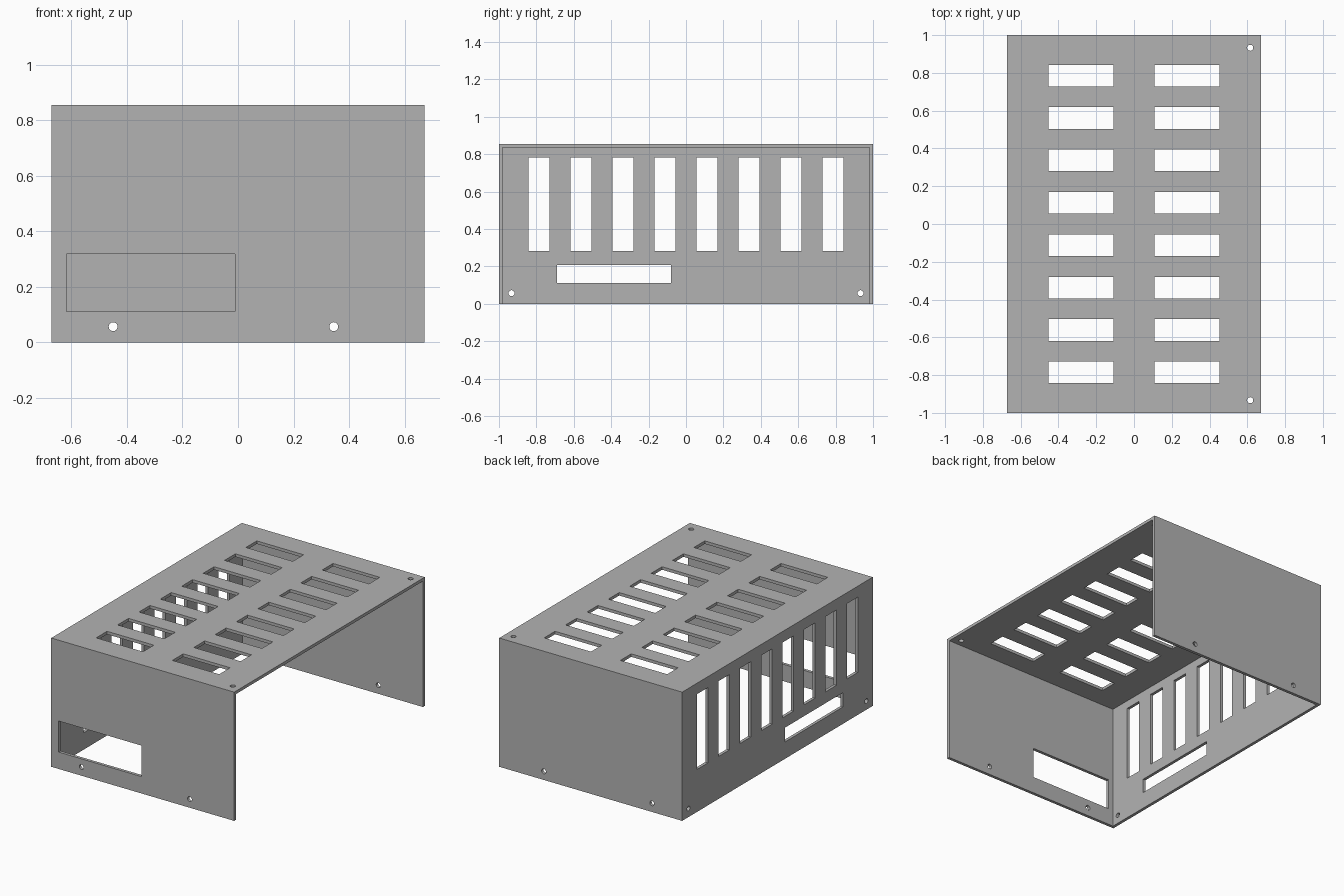
import bpy, bmesh
from mathutils import Matrix, Vector

cube = bpy.data.objects.get("Cube")
if cube:
    bpy.data.objects.remove(cube, do_unlink=True)

W, L, H, T = 0.672, 1.0, 0.855, 0.02   # half width, half length, height, sheet thickness
HOLE_R = 0.016
PITCH, SLOT = 0.2245, 0.114            # vent spacing and vent width

grey = bpy.data.materials.new("grey sheet metal")
grey.use_nodes = True
grey.diffuse_color = (0.45, 0.45, 0.45, 1)
grey.node_tree.nodes["Principled BSDF"].inputs["Base Color"].default_value = (0.45, 0.45, 0.45, 1)


def add_box(bm, low, high):
    low, high = Vector(low), Vector(high)
    bmesh.ops.create_cube(bm, size=1, matrix=Matrix.Translation((low + high) / 2)
                          @ Matrix.Diagonal(high - low).to_4x4())


def add_hole(bm, centre, axis):
    turn = Vector((0, 0, 1)).rotation_difference(Vector(axis)).to_matrix().to_4x4()
    bmesh.ops.create_cone(bm, cap_ends=True, segments=24, radius1=HOLE_R, radius2=HOLE_R,
                          depth=4 * T, matrix=Matrix.Translation(centre) @ turn)


def make_object(name, bm):
    mesh = bpy.data.meshes.new(name)
    bm.to_mesh(mesh)
    bm.free()
    mesh.materials.append(grey)
    obj = bpy.data.objects.new(name, mesh)
    bpy.context.collection.objects.link(obj)
    return obj


def cut(obj, bm):
    cutter = make_object("cutter", bm)
    cutter.hide_render = True
    mod = obj.modifiers.new("cut", 'BOOLEAN')
    mod.operation, mod.solver, mod.object = 'DIFFERENCE', 'EXACT', cutter
    bpy.context.view_layer.objects.active = obj
    bpy.ops.object.modifier_apply(modifier=mod.name)
    bpy.data.objects.remove(cutter, do_unlink=True)


# Folded sheet cover, open underneath and on the +x side
bm = bmesh.new()
add_box(bm, (-W, -L, 0), (W, L, H))
cover = make_object("case_cover", bm)
bm = bmesh.new()
add_box(bm, (-W + T, -L + T, -1), (W + 1, L - T, H - T))
cut(cover, bm)

bm = bmesh.new()
# Vent rows in the top and the side wall
for i in range(8):
    y = (i - 3.5) * PITCH
    for x in (-0.28, 0.28):
        add_box(bm, (x - 0.172, y - SLOT / 2, H - 2 * T), (x + 0.172, y + SLOT / 2, H + T))
    add_box(bm, (-W - T, y - SLOT / 2, 0.282), (-W + 2 * T, y + SLOT / 2, 0.782))

# Connector openings in the side and front walls
add_box(bm, (-W - T, -0.69, 0.112), (-W + 2 * T, -0.08, 0.207))
add_box(bm, (-0.618, -L - T, 0.112), (-0.01, -L + 2 * T, 0.318))

# Screw holes
for s in (-1, 1):
    add_hole(bm, (0.615, s * 0.933, H), (0, 0, 1))
    add_hole(bm, (-W, s * 0.933, 0.057), (1, 0, 0))
    for x in (-0.45, 0.345):
        add_hole(bm, (x, s * L, 0.057), (0, 1, 0))
cut(cover, bm)

# Smooth hole walls, crisp sheet edges
cover.select_set(True)
bpy.context.view_layer.objects.active = cover
bpy.ops.object.shade_smooth_by_angle()
